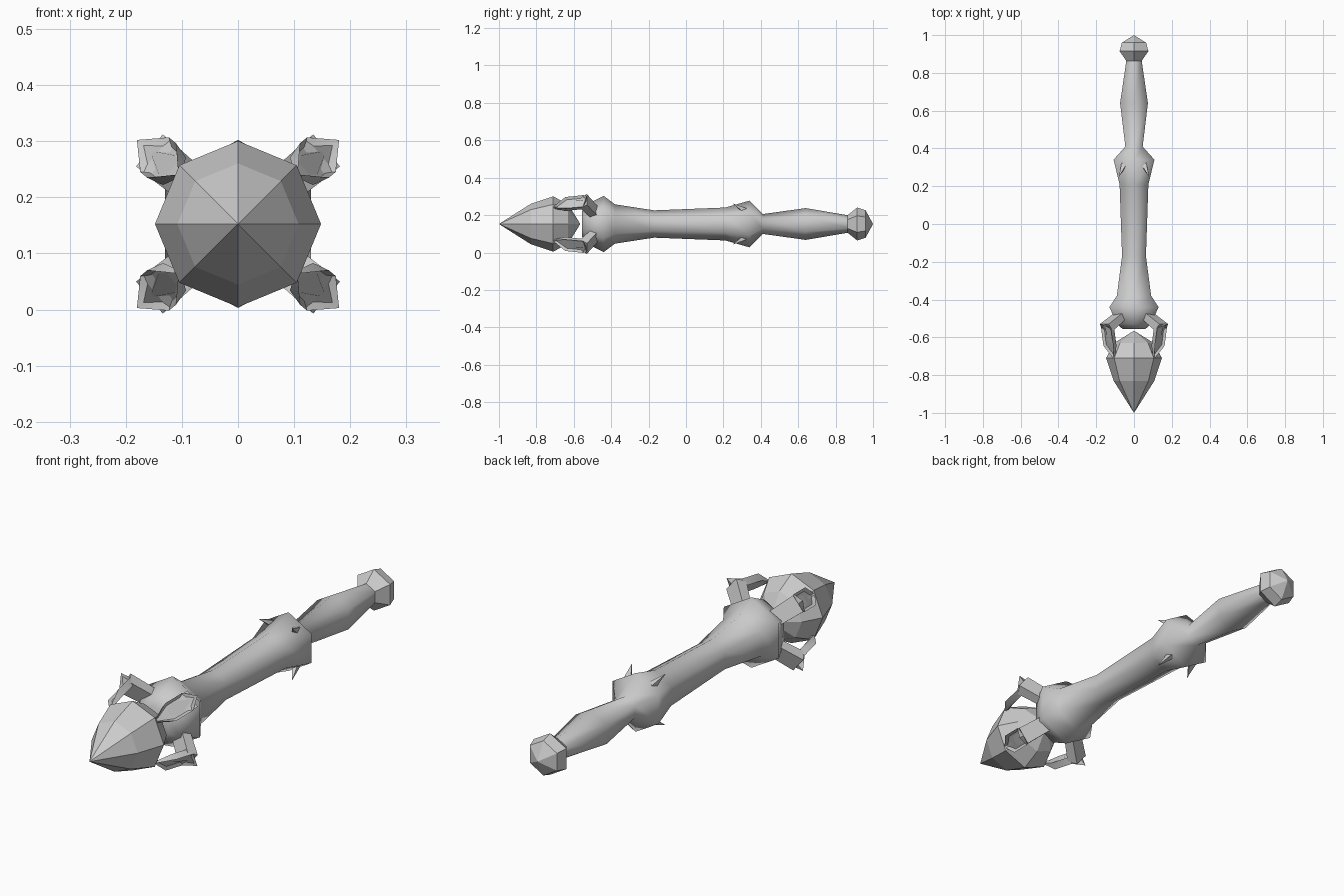
import bpy, bmesh, math
from mathutils import Vector

cube = bpy.data.objects.get("Cube")
if cube:
    bpy.data.objects.remove(cube, do_unlink=True)

AXIS = 0.1525  # height of the centre line

grey = bpy.data.materials.new("stone_grey")
grey.use_nodes = True
colour = (0.6, 0.6, 0.6, 1)
grey.diffuse_color = colour
grey.node_tree.nodes["Principled BSDF"].inputs["Base Color"].default_value = colour


def finish(name, bm, smooth=None):
    bmesh.ops.recalc_face_normals(bm, faces=bm.faces)
    mesh = bpy.data.meshes.new(name)
    bm.to_mesh(mesh)
    bm.free()
    mesh.materials.append(grey)
    ob = bpy.data.objects.new(name, mesh)
    bpy.context.collection.objects.link(ob)
    if smooth:
        bpy.ops.object.select_all(action="DESELECT")
        ob.select_set(True)
        bpy.context.view_layer.objects.active = ob
        bpy.ops.object.shade_smooth_by_angle(angle=math.radians(smooth))
    return ob


def lathe(name, profile, sides, smooth=None):
    """Rings of (y, radius) around the centre line; radius 0 makes a point."""
    bm = bmesh.new()
    rings = []
    for y, r in profile:
        count = sides if r else 1
        rings.append([bm.verts.new((r * math.sin(math.tau * i / sides), y,
                                    AXIS + r * math.cos(math.tau * i / sides)))
                      for i in range(count)])
    for a, b in zip(rings, rings[1:]):
        for i in range(sides):
            j = (i + 1) % sides
            corners = [a[i % len(a)], a[j % len(a)], b[j % len(b)], b[i % len(b)]]
            bm.faces.new(list(dict.fromkeys(corners)))
    for ring in (rings[0], rings[-1]):
        if len(ring) > 1:
            bm.faces.new(ring)
    return finish(name, bm, smooth)


def hull(name, points, smooth=None):
    bm = bmesh.new()
    for p in points:
        bm.verts.new(p)
    bmesh.ops.convex_hull(bm, input=bm.verts)
    bmesh.ops.dissolve_limit(bm, angle_limit=0.02, verts=bm.verts, edges=bm.edges)
    return finish(name, bm, smooth)


# Faceted crystal at the front
lathe("crystal", [(-1, 0), (-0.83, 0.108), (-0.71, 0.148), (-0.63, 0.105), (-0.565, 0)], 8)

# Six-sided shaft, guard and grip
lathe("shaft", [(-0.555, 0.07), (-0.53, 0.105), (-0.44, 0.15), (-0.38, 0.105),
                (-0.17, 0.073), (0.21, 0.088), (0.34, 0.125), (0.41, 0.053),
                (0.64, 0.085), (0.87, 0.046)], 6, 62)

# Pommel with a blunt point
lathe("pommel", [(0.86, 0.044), (0.915, 0.088), (0.96, 0.074), (1, 0)], 6, 30)

# Four claws holding the crystal, and four thorns on the guard
for side, x in (("left", 1), ("right", -1)):
    for level, z in (("upper", 1), ("lower", -1)):
        out = Vector((0.77 * x, 0, 0.64 * z))
        across = Vector((-0.64 * x, 0, 0.77 * z))

        def at(r, t, y):
            return out * r + across * t + Vector((0, y, AXIS))

        # Arm reaching from the shaft to the elbow
        hull(f"{level}_{side}_claw_arm",
             [at(r, s * w, y) for s in (-1, 1) for r, w, y in
              ((0.08, 0.033, -0.455), (0.07, 0.033, -0.495),
               (0.205, 0.037, -0.53), (0.175, 0.037, -0.565))])

        # Kite-shaped claw with a hollow outer face
        outline = [(0.234, 0, -0.53), (0.193, 0.04, -0.55), (0.177, 0.04, -0.645),
                   (0.138, 0, -0.715), (0.177, -0.04, -0.645), (0.193, -0.04, -0.55)]
        bm = bmesh.new()
        top = [bm.verts.new(at(*p)) for p in outline]
        low = [bm.verts.new(at(max(r - 0.03, 0.132), t * 0.8, y)) for r, t, y in outline]
        face = bm.faces.new(top)
        bm.faces.new(low[::-1])
        for i in range(6):
            j = (i + 1) % 6
            bm.faces.new((top[i], low[i], low[j], top[j]))
        bmesh.ops.recalc_face_normals(bm, faces=bm.faces)
        bmesh.ops.inset_region(bm, faces=[face], thickness=0.011, depth=-0.012)
        finish(f"{level}_{side}_claw", bm, 30)

        # Thorn leaning forward
        tip = Vector((0.08 * x, 0.25, AXIS + 0.11 * z))
        base = Vector((0.045 * x, 0.335, AXIS + 0.06 * z))
        lean = (tip - base).normalized()
        u = lean.orthogonal().normalized()
        v = lean.cross(u)
        ring = [base + 0.026 * (u * math.cos(a) + v * math.sin(a))
                for a in (math.tau * k / 4 for k in range(4))]
        hull(f"{level}_{side}_thorn", ring + [tip])
